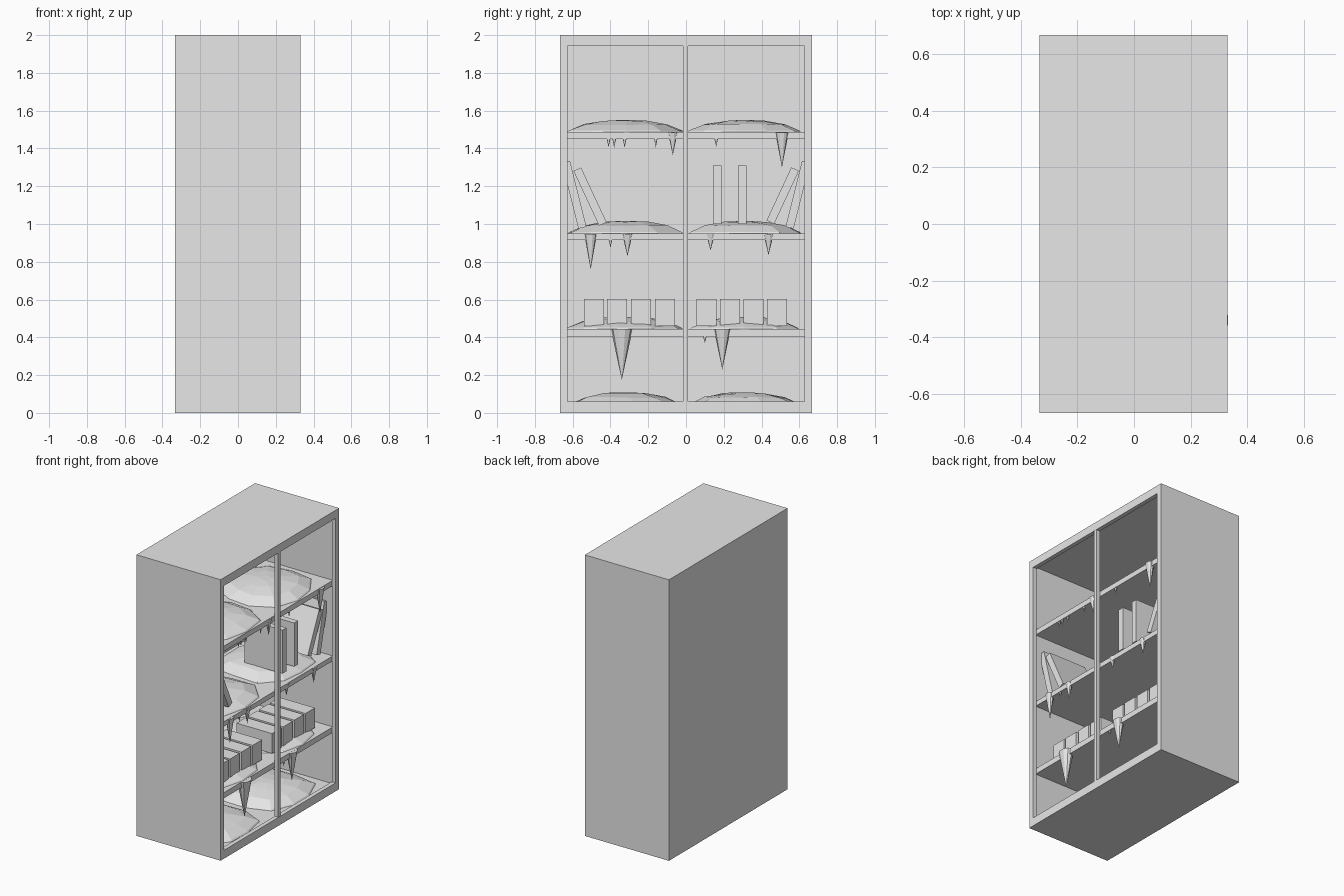
import bpy, bmesh, math, random
from mathutils import Matrix, Vector

if "Cube" in bpy.data.objects:
    bpy.data.objects.remove(bpy.data.objects["Cube"])

random.seed(4)
grey = bpy.data.materials.new("plain_grey")
grey.diffuse_color = (0.8, 0.8, 0.8, 1)
grey.use_nodes = True
grey.node_tree.nodes["Principled BSDF"].inputs["Base Color"].default_value = grey.diffuse_color


def finish(name, bm):
    bmesh.ops.recalc_face_normals(bm, faces=bm.faces)
    me = bpy.data.meshes.new(name)
    bm.to_mesh(me)
    bm.free()
    me.materials.append(grey)
    ob = bpy.data.objects.new(name, me)
    bpy.context.collection.objects.link(ob)
    return ob


def loft(name, rings, cap=True):
    """Bridge rings of equal point count and close both ends."""
    bm = bmesh.new()
    vs = [[bm.verts.new(p) for p in r] for r in rings]
    n = len(rings[0])
    for a, b in zip(vs, vs[1:]):
        for i in range(n):
            bm.faces.new((a[i], a[(i + 1) % n], b[(i + 1) % n], b[i]))
    if cap:
        bm.faces.new(vs[0])
        bm.faces.new(vs[-1])
    return finish(name, bm)


def box(name, x0, x1, y0, y1, z0, z1, tilt=0):
    bm = bmesh.new()
    mid = Vector(((x0 + x1) / 2, (y0 + y1) / 2, (z0 + z1) / 2))
    m = (Matrix.Translation(mid) @ Matrix.Rotation(tilt, 4, 'X')
         @ Matrix.Diagonal((x1 - x0, y1 - y0, z1 - z0, 1)))
    bmesh.ops.create_cube(bm, size=1, matrix=m)
    return finish(name, bm)


def rect(x, hy, z0, z1):
    return [(x, -hy, z0), (x, hy, z0), (x, hy, z1), (x, -hy, z1)]


# Cabinet shell: open on +x, with a thicker lip round the opening
loft("cabinet_shell", [
    rect(-0.333, 0.667, 0, 2), rect(0.33, 0.667, 0, 2),
    rect(0.33, 0.627, 0.06, 1.942), rect(0.30, 0.627, 0.06, 1.942),
    rect(0.30, 0.64, 0.04, 1.96), rect(-0.30, 0.64, 0.04, 1.96)])
box("centre_post", 0.30, 0.328, -0.016, 0.011, 0.05, 1.95)

# Shelves
shelves = [(0.405, 0.445), (0.915, 0.95), (1.45, 1.488)]
for z0, z1 in shelves:
    box("shelf", -0.305, 0.299, -0.645, 0.645, z0, z1)


# Low-poly snow mounds, two on every level
def snow(yc, z, h, ry):
    n, turn, rings = 11, random.random(), []
    wob = [random.uniform(0.95, 1.03) for _ in range(n)]
    for r, f in ((1, -0.02), (0.97, 0.12), (0.72, 0.62), (0.38, 0.92), (0.12, 1)):
        ring = []
        for i in range(n):
            a = 2 * math.pi * (i + turn) / n
            c, s = math.cos(a), math.sin(a)
            # squarish outline that fills the shelf
            k = r * wob[i] / (abs(c) ** 3 + abs(s) ** 3) ** (1 / 3)
            dz = random.uniform(-0.06, 0.06) * h if 0.2 < r < 0.9 else 0
            ring.append((max(-0.3, min(0.298, 0.29 * k * c)),
                         max(-0.64, min(0.64, yc + ry * k * s)), z + h * f + dz))
        rings.append(ring)
    loft("snow_mound", rings)


for z, h in ((0.04, 0.068), (0.445, 0.062), (0.95, 0.065), (1.488, 0.062)):
    snow(-0.32, z, h, 0.31)
    snow(0.31, z, h, 0.30)

# Row of boxes on the lower shelf
for y in (-0.487, -0.365, -0.237, -0.112, 0.108, 0.233, 0.358, 0.483):
    box("storage_box", -0.05, 0.23, y - 0.053, y + 0.053, 0.46, 0.602)

# Books on the middle shelf: centre y, centre z, height, lean in degrees
for y, z, h, lean in ((0.165, 1.155, 0.31, 0), (0.298, 1.155, 0.31, 0),
                      (0.512, 1.15, 0.31, -25), (0.592, 1.155, 0.36, -14),
                      (-0.508, 1.145, 0.32, 25), (-0.592, 1.155, 0.36, 14)):
    box("book", -0.05, 0.25, y - 0.022, y + 0.022, z - h / 2, z + h / 2,
        math.radians(lean))


# Icicles along the shelf fronts: y, top, tip, radius
icicles = [
    (-0.41, 1.452, 1.405, 0.01), (-0.38, 1.452, 1.405, 0.01),
    (-0.325, 1.452, 1.405, 0.01), (-0.16, 1.452, 1.405, 0.009),
    (-0.07, 1.485, 1.365, 0.026), (0.16, 1.452, 1.41, 0.01),
    (0.508, 1.485, 1.30, 0.036),
    (-0.505, 0.948, 0.76, 0.034), (-0.40, 0.917, 0.875, 0.01),
    (-0.31, 0.948, 0.83, 0.028), (0.13, 0.948, 0.86, 0.024),
    (0.437, 0.948, 0.835, 0.027),
    (-0.34, 0.444, 0.175, 0.058), (0.192, 0.444, 0.23, 0.045),
    (0.10, 0.407, 0.37, 0.01)]
for y, top, tip, r in icicles:
    bm = bmesh.new()
    m = (Matrix.Translation((min(0.29, 0.333 - r * 0.75), y, (top + tip) / 2))
         @ Matrix.Diagonal((0.75, 1, 1, 1)))
    bmesh.ops.create_cone(bm, cap_ends=True, segments=10, radius1=0, radius2=r,
                          depth=top - tip, matrix=m)
    bmesh.ops.remove_doubles(bm, verts=bm.verts, dist=1e-5)
    finish("icicle", bm)
